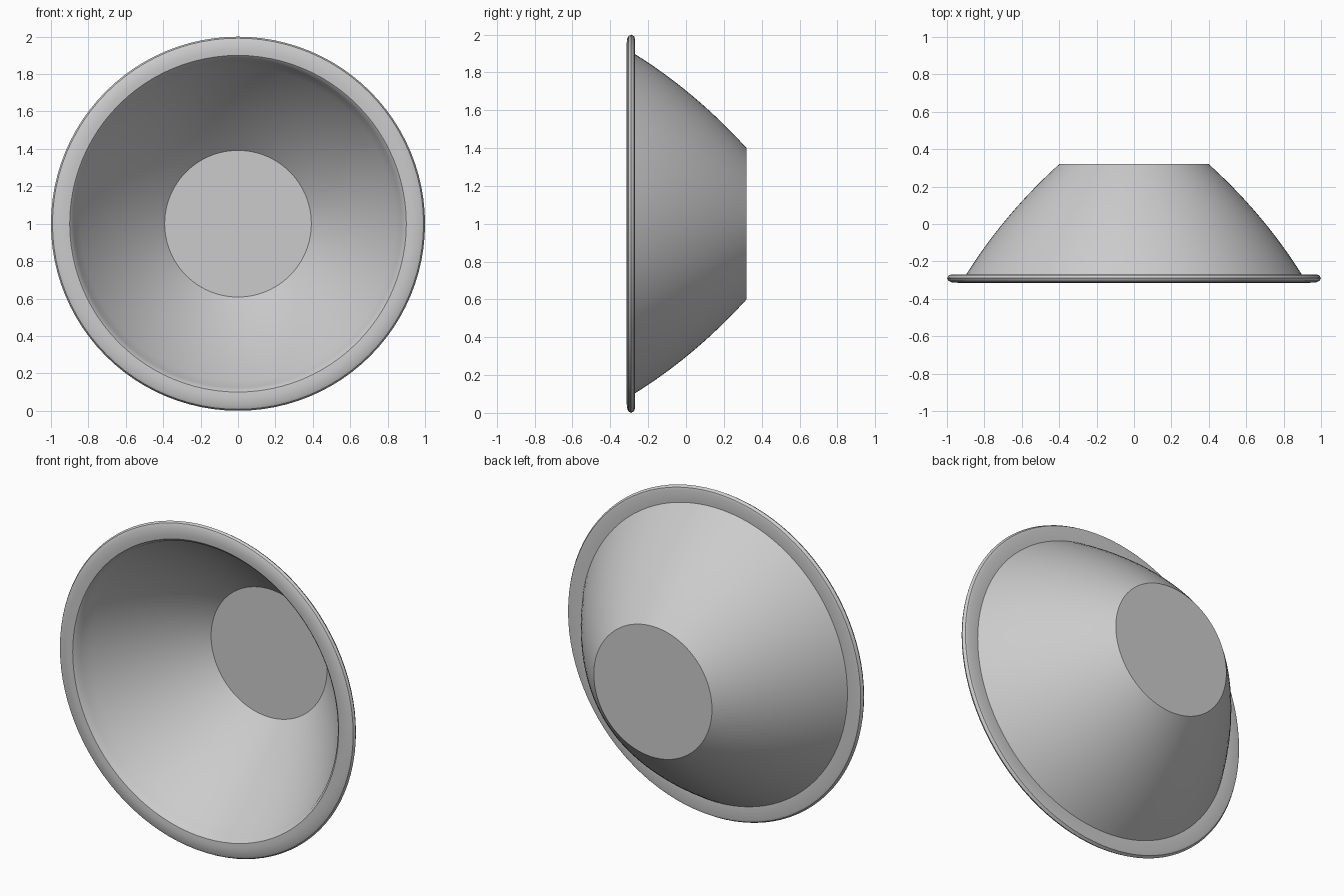
import bpy, bmesh, math
from mathutils import Vector, Matrix

if "Cube" in bpy.data.objects:
    bpy.data.objects.remove(bpy.data.objects["Cube"])


def revolve(name, profile, steps=96):
    """Spin a (radius, y) profile about the bowl's axis, which runs along y at z = 1."""
    bm = bmesh.new()
    verts = [bm.verts.new((r, y, 0)) for r, y in profile]
    edges = [bm.edges.new(pair) for pair in zip(verts, verts[1:])]
    bmesh.ops.spin(bm, geom=verts + edges, cent=(0, 0, 0), axis=(0, 1, 0),
                   angle=math.tau, steps=steps, use_duplicate=False)
    bmesh.ops.remove_doubles(bm, verts=bm.verts, dist=1e-4)
    bmesh.ops.recalc_face_normals(bm, faces=bm.faces)
    bmesh.ops.transform(bm, matrix=Matrix.Translation((0, 0, 1)), verts=bm.verts)
    mesh = bpy.data.meshes.new(name)
    bm.to_mesh(mesh)
    bm.free()
    obj = bpy.data.objects.new(name, mesh)
    bpy.context.collection.objects.link(obj)
    bpy.context.view_layer.objects.active = obj
    obj.select_set(True)
    bpy.ops.object.shade_smooth_by_angle(angle=math.radians(35))
    return obj


def curve(a, b, c, n=12):
    """Points on an arc-like curve from a to c that passes through b halfway."""
    a, b, c = Vector(a), Vector(b), Vector(c)
    ctrl = 2 * b - (a + c) / 2
    return [tuple(a * (1 - t) ** 2 + ctrl * 2 * t * (1 - t) + c * t * t)
            for t in (i / n for i in range(n + 1))]


# Outside: flat foot, then the gently bulging wall
outer = [(0, 0.32)] + curve((0.40, 0.32), (0.675, 0.035), (0.90, -0.275))

# Flat rim flange with a rounded edge
rim = [(0.975, -0.27), (0.99, -0.274), (1.0, -0.29), (0.992, -0.304),
       (0.975, -0.312), (0.93, -0.315), (0.90, -0.312), (0.885, -0.298)]

# Inside: parallel wall and flat floor
inner = curve((0.875, -0.272), (0.658, 0.025), (0.392, 0.30)) + [(0, 0.30)]

revolve("bowl", outer + rim + inner)
